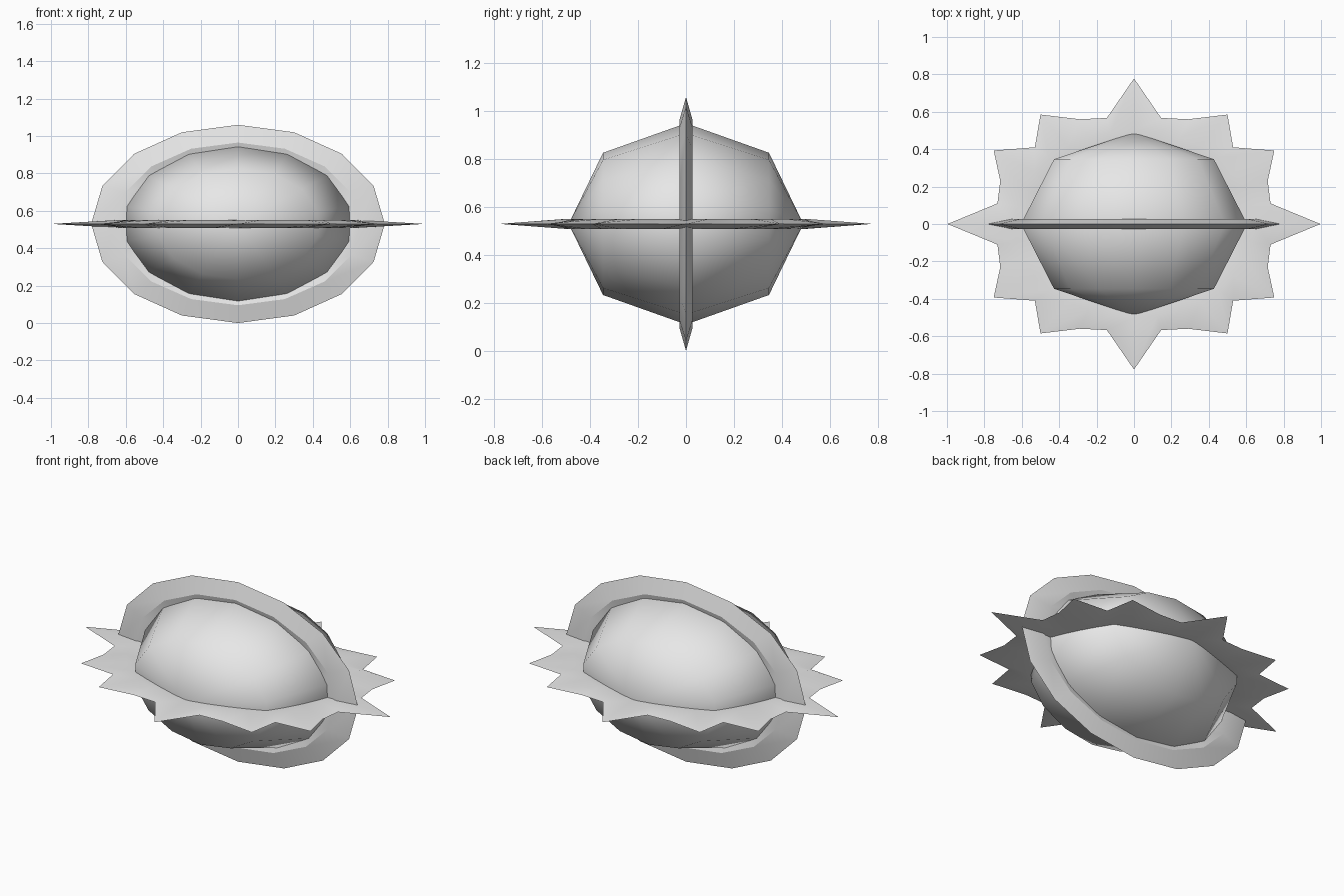
import bpy, bmesh, math
from mathutils import Matrix

if "Cube" in bpy.data.objects:
    bpy.data.objects.remove(bpy.data.objects["Cube"])

CZ = 0.53  # height of the centre
mat = bpy.data.materials.new("pale_grey")
mat.diffuse_color = (0.8, 0.8, 0.8, 1)
mat.use_nodes = True
mat.node_tree.nodes["Principled BSDF"].inputs["Base Color"].default_value = mat.diffuse_color


def finish(name, bm):
    bmesh.ops.recalc_face_normals(bm, faces=bm.faces[:])
    me = bpy.data.meshes.new(name)
    bm.to_mesh(me)
    bm.free()
    me.materials.append(mat)
    ob = bpy.data.objects.new(name, me)
    ob.location.z = CZ
    bpy.context.collection.objects.link(ob)
    bpy.ops.object.select_all(action='DESELECT')
    ob.select_set(True)
    bpy.context.view_layer.objects.active = ob
    return ob


def blade_ring(name, outer, crest, inner, half, upright=False):
    """Closed ring with a diamond cross-section and a sharp outer edge."""
    bm = bmesh.new()
    loops = []
    for o, c, i in zip(outer, crest, inner):
        pts = [(*o, 0), (*c, half), (*i, 0), (*c, -half)]
        loops.append([bm.verts.new((x, z, y) if upright else (x, y, z))
                      for x, y, z in pts])
    n = len(loops)
    for a in range(n):
        p, q = loops[a], loops[(a + 1) % n]
        for k in range(4):
            m = (k + 1) % 4
            bm.faces.new((p[k], q[k], q[m], p[m]))
    finish(name, bm)
    bpy.ops.object.shade_smooth_by_angle(angle=math.radians(25))


def ellipse(rx, ry, n):
    return [(rx * math.cos(2 * math.pi * a / n), ry * math.sin(2 * math.pi * a / n))
            for a in range(n)]


# Body: coarse smooth ellipsoid with its poles on the front and back
bm = bmesh.new()
bmesh.ops.create_uvsphere(bm, u_segments=14, v_segments=4, radius=1)
bm.transform(Matrix.Diagonal((0.62, 0.49, 0.42, 1)) @ Matrix.Rotation(math.pi / 2, 4, 'X'))
finish("body", bm)
bpy.ops.object.shade_smooth()

# Upright oval fin
blade_ring("upright_fin", ellipse(0.785, 0.53, 16), ellipse(0.655, 0.435, 16),
           ellipse(0.52, 0.34, 16), 0.027, upright=True)

# Level star-shaped fin: one quarter outline, mirrored to four
quarter = [(0.997, 0), (0.73, 0.11), (0.715, 0.23), (0.75, 0.393), (0.53, 0.41),
           (0.50, 0.585), (0.29, 0.56), (0.145, 0.567), (0, 0.778)]
half_star = quarter + [(-x, y) for x, y in reversed(quarter[:-1])]
star = half_star + [(x, -y) for x, y in reversed(half_star[1:-1])]
blade_ring("star_fin", star, ellipse(0.64, 0.50, 32), ellipse(0.50, 0.37, 32), 0.021)
